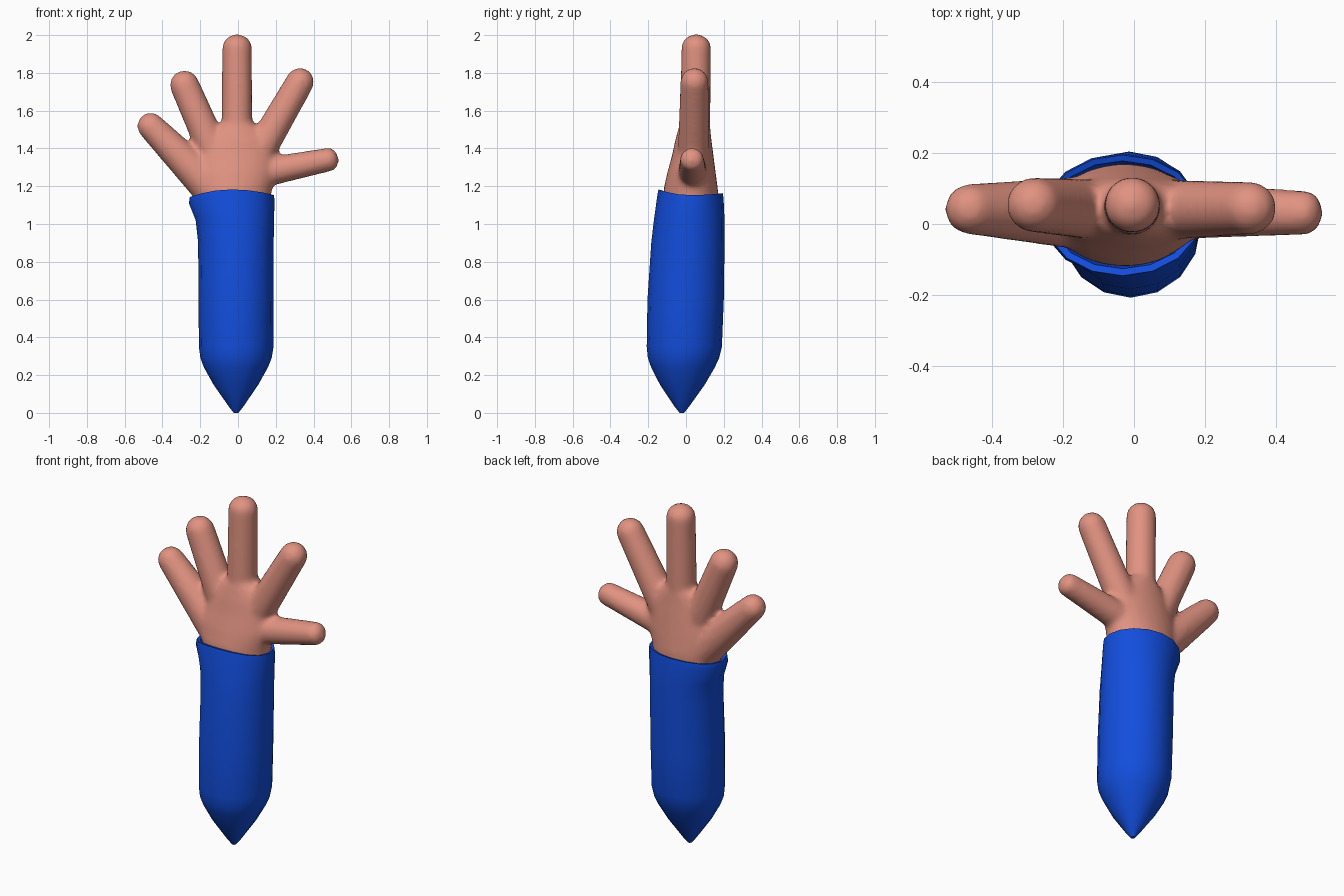
import bpy, bmesh, math
from mathutils import Vector

if "Cube" in bpy.data.objects:
    bpy.data.objects.remove(bpy.data.objects["Cube"])


def material(name, rgb):
    m = bpy.data.materials.new(name)
    m.diffuse_color = (*rgb, 1)
    m.use_nodes = True
    m.node_tree.nodes["Principled BSDF"].inputs["Base Color"].default_value = m.diffuse_color
    return m


def loft(bm, rings):
    """Skin a closed solid over equal-sized rings of points."""
    loops = [[bm.verts.new(p) for p in r] for r in rings]
    n = len(loops[0])
    for a, b in zip(loops, loops[1:]):
        for i in range(n):
            j = (i + 1) % n
            bm.faces.new((a[i], a[j], b[j], b[i]))
    bm.faces.new(loops[0][::-1])
    bm.faces.new(loops[-1])


def oval(z, x0, x1, y0, y1, n=16, dip=None):
    """Horizontal oval from its extents; dip lowers its left and right sides."""
    pts = []
    for i in range(n):
        a = math.tau * i / n
        c, s = math.cos(a), math.sin(a)
        drop = 0
        if dip:
            drop = (dip[1] if c > 0 else dip[0]) * c * c + 0.02 * max(s, 0) ** 2
        pts.append(((x0 + x1) / 2 + c * (x1 - x0) / 2,
                    (y0 + y1) / 2 + s * (y1 - y0) / 2, z - drop))
    return pts


def finger(bm, base, tip, r0, r1, cap=1.0, n=20):
    """Tapered rod with a rounded end reaching cap * r1 past the tip centre."""
    base, tip = Vector(base), Vector(tip)
    d = (tip - base).normalized()
    u = Vector((0, 1, 0))
    u = (u - d * u.dot(d)).normalized()
    v = d.cross(u)
    stations = [(base, r0), (base.lerp(tip, 0.5), (r0 + r1) / 2)]
    for k in range(7):
        t = math.radians(k * 14)
        stations.append((tip + d * r1 * cap * math.sin(t), r1 * math.cos(t)))
    loft(bm, [[c + r * (u * math.cos(math.tau * i / n) + v * math.sin(math.tau * i / n))
               for i in range(n)] for c, r in stations])


def make(name, bm, mat):
    bmesh.ops.recalc_face_normals(bm, faces=bm.faces)
    me = bpy.data.meshes.new(name)
    bm.to_mesh(me)
    bm.free()
    me.materials.append(mat)
    ob = bpy.data.objects.new(name, me)
    bpy.context.collection.objects.link(ob)
    for o in bpy.context.selected_objects:
        o.select_set(False)
    ob.select_set(True)
    bpy.context.view_layer.objects.active = ob
    return ob


skin = material("skin", (0.75, 0.29, 0.22))
blue = material("blue cloth", (0.006, 0.075, 0.72))

# Sleeve: pointed bottom, straight body, flared open cuff with an inner lining
bm = bmesh.new()
loft(bm, [
    oval(0.0, -0.022, 0.002, -0.034, -0.010),
    oval(0.03, -0.046, 0.026, -0.058, 0.014),
    oval(0.15, -0.130, 0.108, -0.138, 0.100),
    oval(0.24, -0.180, 0.158, -0.184, 0.152),
    oval(0.29, -0.199, 0.178, -0.202, 0.175),
    oval(0.35, -0.207, 0.188, -0.208, 0.190),
    oval(0.60, -0.209, 0.189, -0.204, 0.200),
    oval(0.90, -0.211, 0.189, -0.184, 0.204),
    oval(1.02, -0.224, 0.190, -0.170, 0.204),
    oval(1.15, -0.260, 0.194, -0.152, 0.199, dip=(0.04, 0.03)),
    oval(1.183, -0.255, 0.190, -0.146, 0.195, dip=(0.04, 0.03)),
    oval(1.178, -0.238, 0.174, -0.126, 0.178, dip=(0.04, 0.03)),
    oval(1.06, -0.205, 0.165, -0.120, 0.170),
])
make("sleeve", bm, blue)
bpy.ops.object.shade_smooth_by_angle(angle=math.radians(40))

# Hand: palm and five fingers fused into one soft skin
bm = bmesh.new()
loft(bm, [
    oval(1.05, -0.205, 0.165, -0.118, 0.168, 24),
    oval(1.18, -0.235, 0.180, -0.120, 0.170, 24),
    oval(1.27, -0.245, 0.205, -0.100, 0.158, 24),
    oval(1.36, -0.225, 0.205, -0.075, 0.146, 24),
    oval(1.44, -0.190, 0.185, -0.058, 0.136, 24),
    oval(1.50, -0.140, 0.135, -0.042, 0.130, 24),
    oval(1.54, -0.080, 0.075, -0.030, 0.125, 24),
])
finger(bm, (-0.14, 0.03, 1.19), (-0.462, 0.042, 1.518), 0.105, 0.072)   # little
finger(bm, (-0.11, 0.04, 1.34), (-0.283, 0.054, 1.735), 0.086, 0.078)   # ring
finger(bm, (-0.005, 0.045, 1.35), (-0.005, 0.054, 1.935), 0.082, 0.079, 0.88)  # middle
finger(bm, (0.09, 0.04, 1.34), (0.328, 0.045, 1.752), 0.086, 0.075)     # index
finger(bm, (0.10, 0.035, 1.265), (0.485, 0.032, 1.342), 0.080, 0.063, 0.75)    # thumb
hand = make("hand", bm, skin)
fuse = hand.modifiers.new("fuse", 'REMESH')
fuse.mode = 'VOXEL'
fuse.voxel_size = 0.014
fuse.use_smooth_shade = True
soften = hand.modifiers.new("soften", 'SMOOTH')
soften.factor = 0.5
soften.iterations = 9
bpy.ops.object.modifier_apply(modifier="fuse")
bpy.ops.object.modifier_apply(modifier="soften")
bpy.ops.object.shade_smooth()
